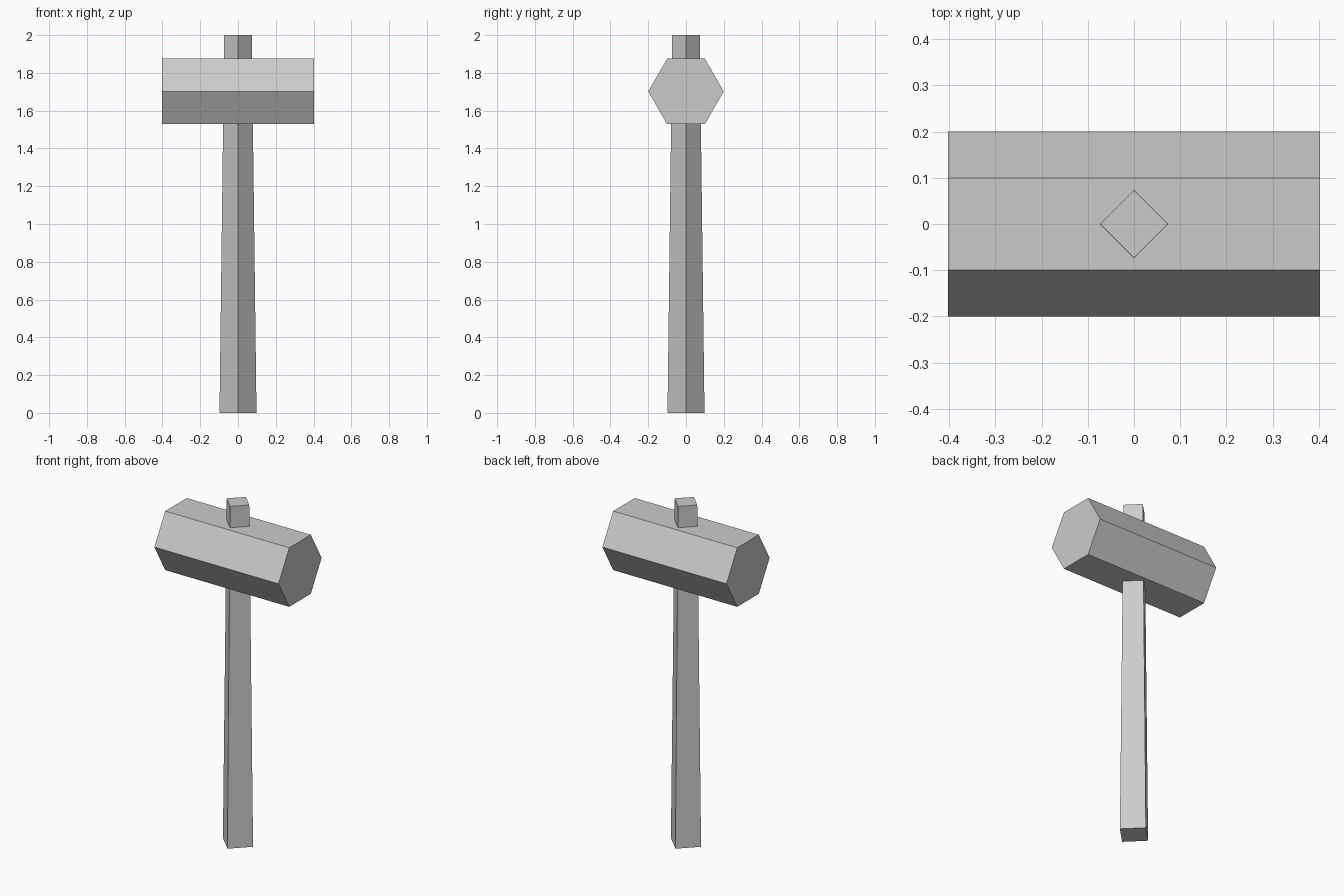
import bpy
import bmesh
from math import pi
from mathutils import Matrix

if "Cube" in bpy.data.objects:
    bpy.data.objects.remove(bpy.data.objects["Cube"])


def prism(name, sides, r_bottom, r_top, depth, matrix):
    """Flat-shaded prism or tapered prism with corners on the local y axis."""
    bm = bmesh.new()
    bmesh.ops.create_cone(bm, cap_ends=True, segments=sides, radius1=r_bottom,
                          radius2=r_top, depth=depth, matrix=matrix)
    mesh = bpy.data.meshes.new(name)
    bm.to_mesh(mesh)
    bm.free()
    obj = bpy.data.objects.new(name, mesh)
    bpy.context.collection.objects.link(obj)
    return obj


# Tapered square handle, passing through the head
prism("handle", 4, 0.098, 0.073, 2.0, Matrix.Translation((0, 0, 1.0)))

# Hexagonal mallet head lying along x
prism("head", 6, 0.2, 0.2, 0.806,
      Matrix.Translation((0, 0, 1.702)) @ Matrix.Rotation(pi / 2, 4, 'Y'))
